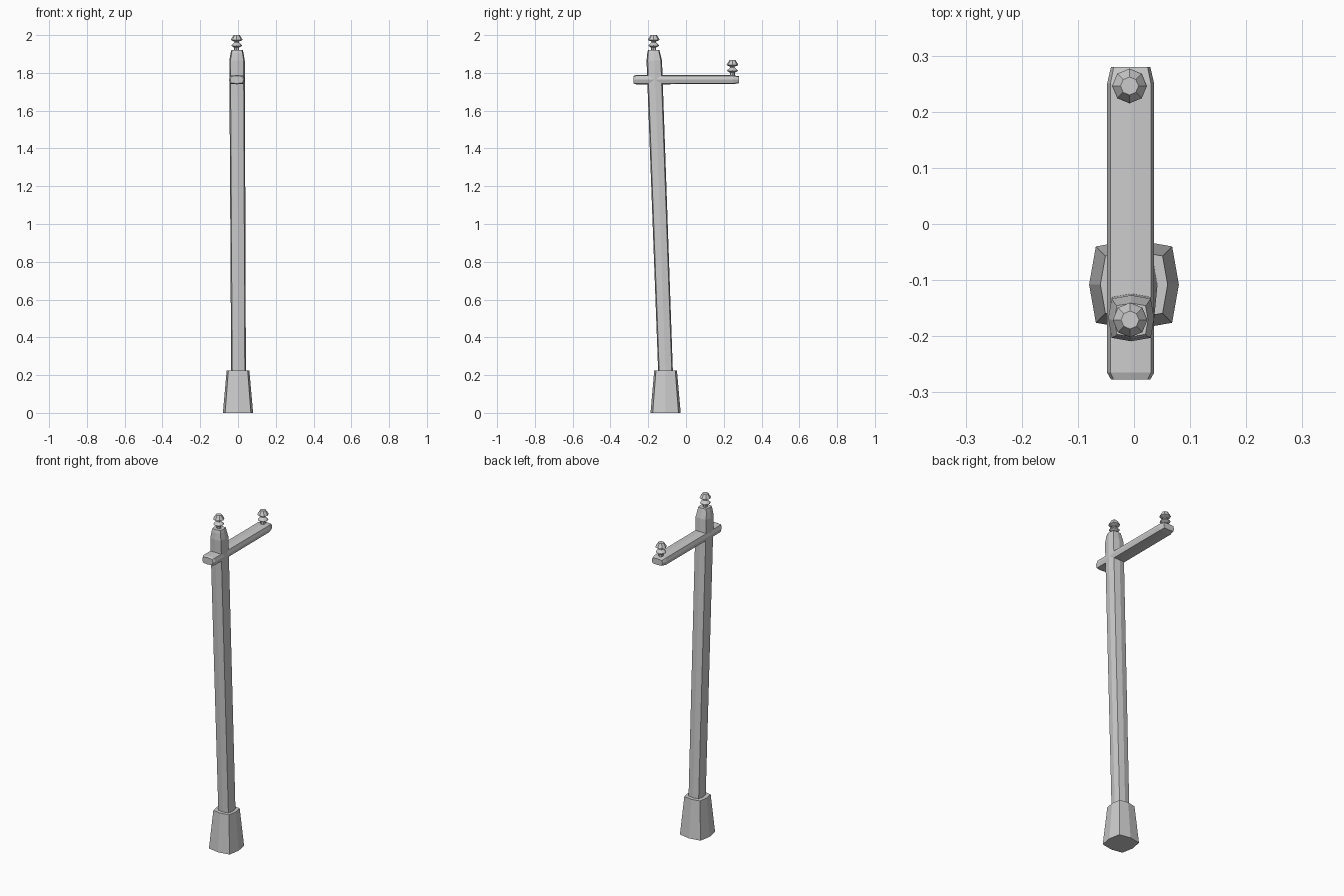
import bpy, bmesh, math
from mathutils import Vector

if "Cube" in bpy.data.objects:
    bpy.data.objects.remove(bpy.data.objects["Cube"])


def loft(name, rings):
    """Join equal-length vertex rings into a closed flat-faced solid."""
    bm = bmesh.new()
    loops = [[bm.verts.new(p) for p in ring] for ring in rings]
    n = len(loops[0])
    for a, b in zip(loops, loops[1:]):
        for i in range(n):
            j = (i + 1) % n
            bm.faces.new((a[i], a[j], b[j], b[i]))
    bm.faces.new(loops[0])
    bm.faces.new(loops[-1])
    bmesh.ops.recalc_face_normals(bm, faces=bm.faces)
    me = bpy.data.meshes.new(name)
    bm.to_mesh(me)
    bm.free()
    ob = bpy.data.objects.new(name, me)
    bpy.context.collection.objects.link(ob)
    return ob


def bulged_square(mu, mv, k):
    """Eight points: square corners at k of the mid-side distance."""
    return [(mu, 0), (k * mu, k * mv), (0, mv), (-k * mu, k * mv),
            (-mu, 0), (-k * mu, -k * mv), (0, -mv), (k * mu, -k * mv)]


def upright(name, sections):
    """Sections are (x, y, z, half width)."""
    return loft(name, [[(x + u, y + v, z) for u, v in bulged_square(r, r, 0.85)]
                       for x, y, z, r in sections])


# Flared foot block
upright("base", [(0, -0.108, 0, 0.08), (0, -0.108, 0.225, 0.06)])

# Leaning pole with tapered tip
upright("pole", [(0.003, -0.107, 0.18, 0.039),
                 (-0.005, -0.168, 1.865, 0.041),
                 (-0.005, -0.171, 1.905, 0.034),
                 (-0.005, -0.171, 1.921, 0.030)])

# Crossarm running front to back, ends drawn in
arm = [(-0.277, 0.035, 0.020), (-0.265, 0.042, 0.0245),
       (0.25, 0.042, 0.0235), (0.28, 0.035, 0.0185)]
loft("crossarm", [[(-0.006 + u, y, 1.764 + v) for u, v in bulged_square(hx, hz, 0.86)]
                  for y, hx, hz in arm])

# Two-tier insulators: (radius, height)
profile = [(0.013, -0.01), (0.013, 0.014), (0.029, 0.023), (0.027, 0.028),
           (0.012, 0.041), (0.012, 0.046), (0.031, 0.054), (0.029, 0.060),
           (0.016, 0.080)]
for name, x, y, z in (("pole_insulator", -0.007, -0.171, 1.92),
                      ("arm_insulator", -0.008, 0.246, 1.787)):
    loft(name, [[Vector((x + r * math.cos(i * math.pi / 4),
                         y + r * math.sin(i * math.pi / 4), z + h)) for i in range(8)]
                for r, h in profile])
